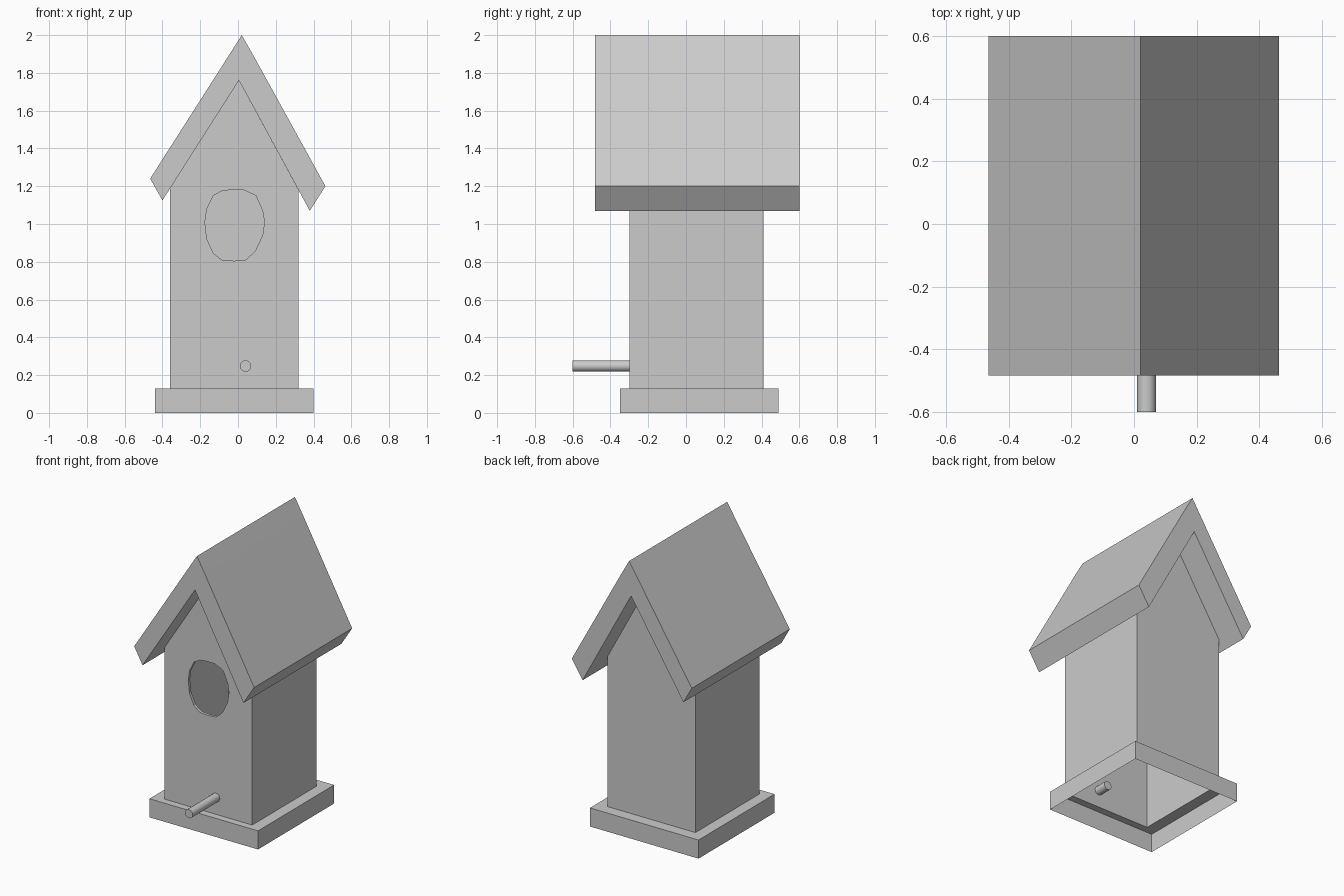
import bpy, bmesh, math

if "Cube" in bpy.data.objects:
    bpy.data.objects.remove(bpy.data.objects["Cube"])


def finish(name, bm):
    bmesh.ops.recalc_face_normals(bm, faces=bm.faces)
    mesh = bpy.data.meshes.new(name)
    bm.to_mesh(mesh)
    bm.free()
    obj = bpy.data.objects.new(name, mesh)
    bpy.context.collection.objects.link(obj)
    return obj


def ring(bm, pts, y):
    """Vertices of an (x, z) profile placed at depth y."""
    return [bm.verts.new((x, y, z)) for x, z in pts]


def bridge(bm, a, b, skip=()):
    """Quads between two closed rings, leaving out the skipped sides."""
    n = len(a)
    for i in range(n):
        if i not in skip:
            bm.faces.new((a[i], a[(i + 1) % n], b[(i + 1) % n], b[i]))


def loop_edges(bm, vs):
    edges = []
    for a, b in zip(vs, vs[1:] + vs[:1]):
        edges.append(bm.edges.get((a, b)) or bm.edges.new((a, b)))
    return edges


X0, X1, Y0, Y1, FLOOR = -0.36, 0.32, -0.30, 0.41, 0.13

# Base: thin skirt open underneath, with a ledge running in to the walls
bm = bmesh.new()
outer, inner = (-0.44, 0.40, -0.35, 0.49), (X0, X1, Y0, Y1)
rings = []
for (xa, xb, ya, yb), z in ((outer, 0), (outer, FLOOR), (inner, FLOOR)):
    rings.append([bm.verts.new((x, y, z)) for x, y in
                  ((xa, ya), (xb, ya), (xb, yb), (xa, yb))])
bridge(bm, rings[0], rings[1])
bridge(bm, rings[1], rings[2])
finish("base", bm)

# House: hollow gabled shell, open below and under the roof
wall = [(X0, FLOOR), (X1, FLOOR), (X1, 1.18), (0.005, 1.76), (X0, 1.19)]
hole = [(-0.04, 1.18), (0.03, 1.18), (0.095, 1.15), (0.13, 1.07),
        (0.14, 1.01), (0.13, 0.94), (0.09, 0.855), (0.04, 0.81),
        (-0.02, 0.805), (-0.085, 0.81), (-0.13, 0.845), (-0.165, 0.92),
        (-0.175, 1.01), (-0.165, 1.08), (-0.13, 1.15), (-0.085, 1.175)]
bm = bmesh.new()
front, back = ring(bm, wall, Y0), ring(bm, wall, Y1)
bridge(bm, front, back, skip=(0, 2, 3))
bm.faces.new(back)
rim = ring(bm, hole, Y0)
bmesh.ops.triangle_fill(bm, use_beauty=True, normal=(0, -1, 0),
                        edges=loop_edges(bm, front) + loop_edges(bm, rim))
# Short lip inside the entrance hole
bridge(bm, rim, ring(bm, hole, Y0 + 0.02))
finish("house_walls", bm)

# Roof: uneven chevron extruded along the ridge
chevron = [(0.02, 2.0), (0.08, 1.895), (0.463, 1.20), (0.38, 1.07),
           (0.005, 1.76), (-0.40, 1.125), (-0.465, 1.24)]
bm = bmesh.new()
front, back = ring(bm, chevron, -0.483), ring(bm, chevron, 0.60)
bridge(bm, front, back)
bm.faces.new(front)
bm.faces.new(back)
finish("roof", bm)

# Perch: round peg poking through the front wall
P0, P1 = -0.60, -0.21
bpy.ops.mesh.primitive_cylinder_add(vertices=16, radius=0.03, depth=P1 - P0,
                                    location=(0.04, (P0 + P1) / 2, 0.248),
                                    rotation=(math.pi / 2, 0, 0))
perch = bpy.context.object
perch.name = "perch"
bpy.ops.object.shade_smooth_by_angle(angle=math.radians(40))
